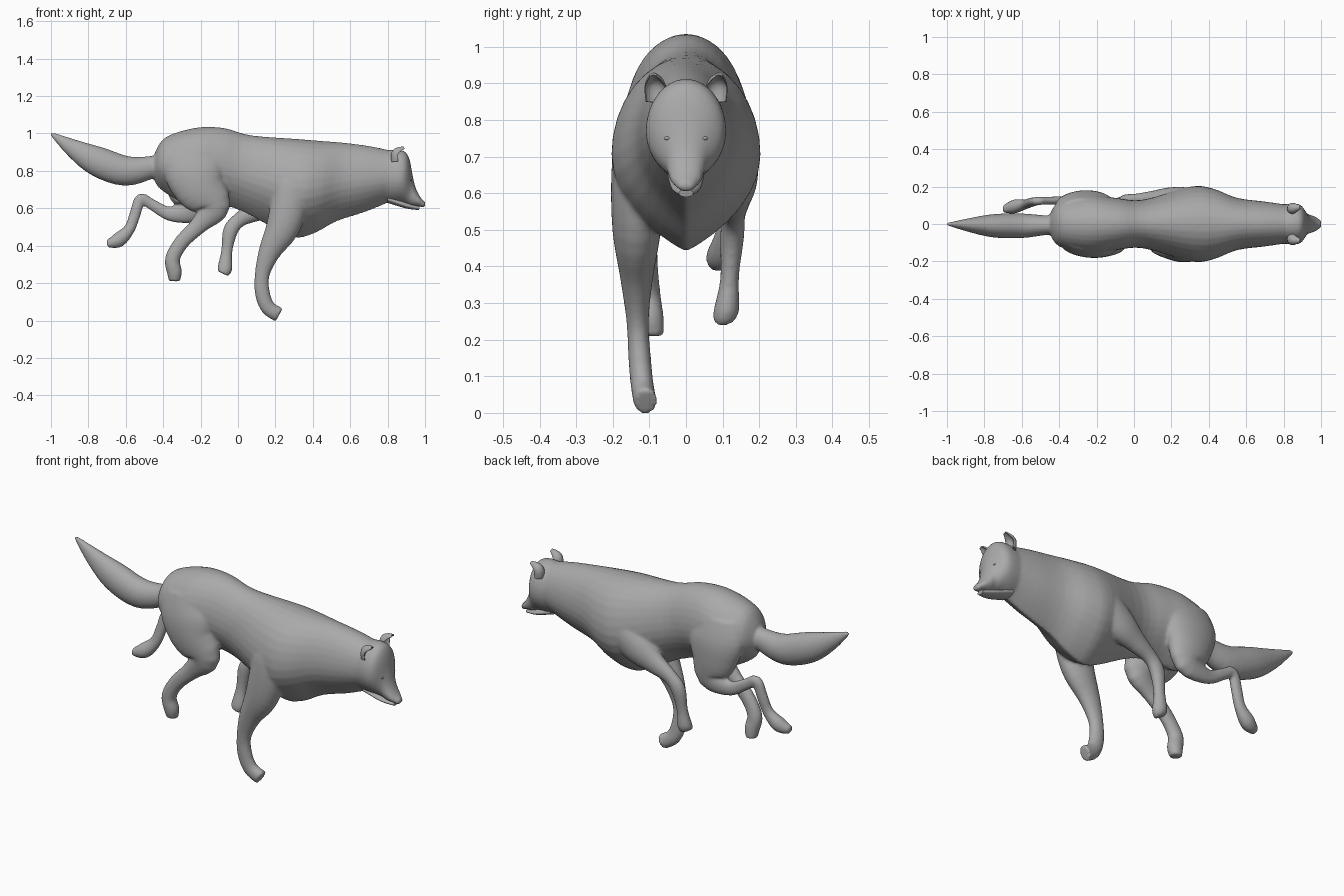
import bpy, bmesh, math
from mathutils import Vector

if "Cube" in bpy.data.objects:
    bpy.data.objects.remove(bpy.data.objects["Cube"])

fur = bpy.data.materials.new("grey fur")
fur.use_nodes = True
grey = (0.4, 0.4, 0.4, 1)
fur.diffuse_color = grey
fur.node_tree.nodes["Principled BSDF"].inputs["Base Color"].default_value = grey


def select_only(objects):
    bpy.ops.object.select_all(action="DESELECT")
    for obj in objects:
        obj.select_set(True)
    bpy.context.view_layer.objects.active = objects[0]


def spline(points, steps=4):
    """Rounded curve through points of any size."""
    points = [Vector(p) for p in points]
    padded = [points[0]] + points + [points[-1]]
    curve = []
    for before, start, end, after in zip(padded, padded[1:], padded[2:], padded[3:]):
        for step in range(steps):
            t = step / steps
            leave, arrive = (end - before) / 2, (after - start) / 2
            bend = start - end
            curve.append(start + leave * t
                         + (-3 * bend - 2 * leave - arrive) * t ** 2
                         + (2 * bend + leave + arrive) * t ** 3)
    return curve + [points[-1]]


def skin(name, sections, keel=1, cup=False, sides=32):
    """Join oval sections, each a centre, a half depth vector and a half width."""
    bm = bmesh.new()
    rings = []
    for centre, depth, width in sections:
        ring = []
        for k in range(sides):
            angle = math.tau * k / sides
            along, across = math.cos(angle), math.sin(angle)
            if along < 0:
                across = math.copysign(abs(across) ** keel, across)
            if cup and along > 0.3:
                along = 0.6 - along
            ring.append(bm.verts.new(centre + depth * along
                                     + Vector((0, across * width, 0))))
        rings.append(ring)
    for low, high in zip(rings, rings[1:]):
        for k in range(sides):
            n = (k + 1) % sides
            bm.faces.new((low[k], low[n], high[n], high[k]))
    bm.faces.new(rings[0])
    bm.faces.new(rings[-1])
    bmesh.ops.recalc_face_normals(bm, faces=bm.faces)
    mesh = bpy.data.meshes.new(name)
    bm.to_mesh(mesh)
    bm.free()
    mesh.materials.append(fur)
    obj = bpy.data.objects.new(name, mesh)
    bpy.context.collection.objects.link(obj)
    return obj


def hull(name, stations, lean, keel=1):
    """Symmetric part from stations of x, top, bottom and half width."""
    sections = []
    for x, top, bottom, width in spline(stations):
        half = (top - bottom) / 2
        sections.append((Vector((x, 0, bottom + half)),
                         Vector((lean * half, 0, half)), width))
    return skin(name, sections, keel)


def limb(name, path, y_start, y_end, bow=0, flat_start=1, flat_end=1, cup=False):
    """Tube along a side path of x, z and radius, running from one y to another."""
    curve = spline(path)
    last = len(curve) - 1
    sections = []
    for i, (x, z, radius) in enumerate(curve):
        t = i / last
        run = curve[min(i + 1, last)] - curve[max(i - 1, 0)]
        depth = Vector((run.y, 0, -run.x)).normalized() * radius
        y = y_start + (y_end - y_start) * t + bow * math.sin(math.pi * t)
        width = radius * (flat_start + (flat_end - flat_start) * t)
        sections.append((Vector((x, y, z)), depth, width))
    return skin(name, sections, cup=cup)


# Trunk and neck, with a keeled chest
trunk = hull("body", [
    (-.45, .9, .77, .05), (-.4, .98, .7, .12), (-.25, 1.03, .62, .16),
    (-.1, 1.03, .62, .14), (.05, .99, .58, .13), (.3, .97, .45, .2),
    (.42, .96, .46, .19), (.55, .95, .53, .14), (.7, .93, .58, .12),
    (.84, .9, .64, .1)], lean=.1, keel=1.8)

# Skull and upper muzzle
head = hull("head", [
    (.76, .91, .64, .1), (.85, .91, .63, .11), (.89, .87, .63, .1),
    (.92, .77, .62, .06), (.94, .71, .61, .05), (.97, .66, .61, .04),
    (1, .63, .6, .02)], lean=.2, keel=1.3)

# Lower jaw, set just below the mouth line
jaw = hull("jaw", [(.8, .67, .63, .05), (.9, .63, .6, .04),
                   (.97, .61, .59, .02)], lean=.2)

# Tail, sweeping back and up
tail = limb("tail", [
    (-.38, .84, .06), (-.46, .82, .06), (-.6, .8, .08), (-.75, .85, .08),
    (-.88, .92, .05), (-1, 1, .01)], 0, 0, bow=-.01, flat_start=.9, flat_end=.7)

# Front legs: the right reaches the ground, the left is swept back
right_front_leg = limb("right_front_leg", [
    (.3, .85, .03), (.29, .76, .09), (.28, .65, .1), (.24, .5, .09),
    (.17, .37, .06), (.13, .25, .04), (.13, .15, .04), (.16, .07, .04),
    (.22, .03, .04)], -.12, -.11, bow=-.02, flat_start=.7, flat_end=.8)
left_front_leg = limb("left_front_leg", [
    (.37, .82, .03), (.31, .74, .09), (.2, .65, .09), (.1, .59, .06),
    (.01, .54, .04), (-.04, .48, .04), (-.06, .37, .03), (-.07, .28, .04),
    (-.08, .25, .03)], .12, .1, bow=.02, flat_start=.7, flat_end=.9)

# Hind legs: the right is tucked under, the left kicks back
right_hind_leg = limb("right_hind_leg", [
    (-.25, .93, .12), (-.24, .82, .16), (-.2, .71, .14), (-.13, .61, .09),
    (-.2, .52, .05), (-.3, .42, .04), (-.35, .33, .04), (-.34, .26, .04),
    (-.34, .21, .03)], -.09, -.09, bow=-.02, flat_start=.4)
left_hind_leg = limb("left_hind_leg", [
    (-.26, .93, .12), (-.26, .82, .16), (-.25, .7, .13), (-.24, .6, .08),
    (-.36, .57, .04), (-.46, .62, .03), (-.52, .65, .03), (-.55, .57, .03),
    (-.58, .49, .03), (-.64, .43, .04), (-.7, .41, .02)],
    .09, .08, bow=.04, flat_start=.4)

# Blend trunk, head, legs and tail into one skin
select_only([trunk, head, tail, right_front_leg, left_front_leg,
             right_hind_leg, left_hind_leg])
bpy.ops.object.join()
blend = trunk.modifiers.new("blend", "REMESH")
blend.mode = "VOXEL"
blend.voxel_size = 0.008
blend.use_smooth_shade = True
relax = trunk.modifiers.new("relax", "SMOOTH")
relax.iterations = 6

# Cupped ears and small eyes on each side
details = [jaw]
for side, label in ((1, "left"), (-1, "right")):
    details.append(limb(label + "_ear", [
        (.85, .85, .03), (.85, .89, .03), (.87, .91, .02), (.89, .92, .01)],
        side * .08, side * .09, cup=True))
    bpy.ops.mesh.primitive_uv_sphere_add(segments=12, ring_count=8, radius=.01,
                                         location=(.92, side * .05, .75))
    eye = bpy.context.object
    eye.name = label + "_eye"
    eye.scale.z = .6
    eye.data.materials.append(fur)
    details.append(eye)

select_only(details)
bpy.ops.object.shade_smooth_by_angle(angle=math.radians(50))
